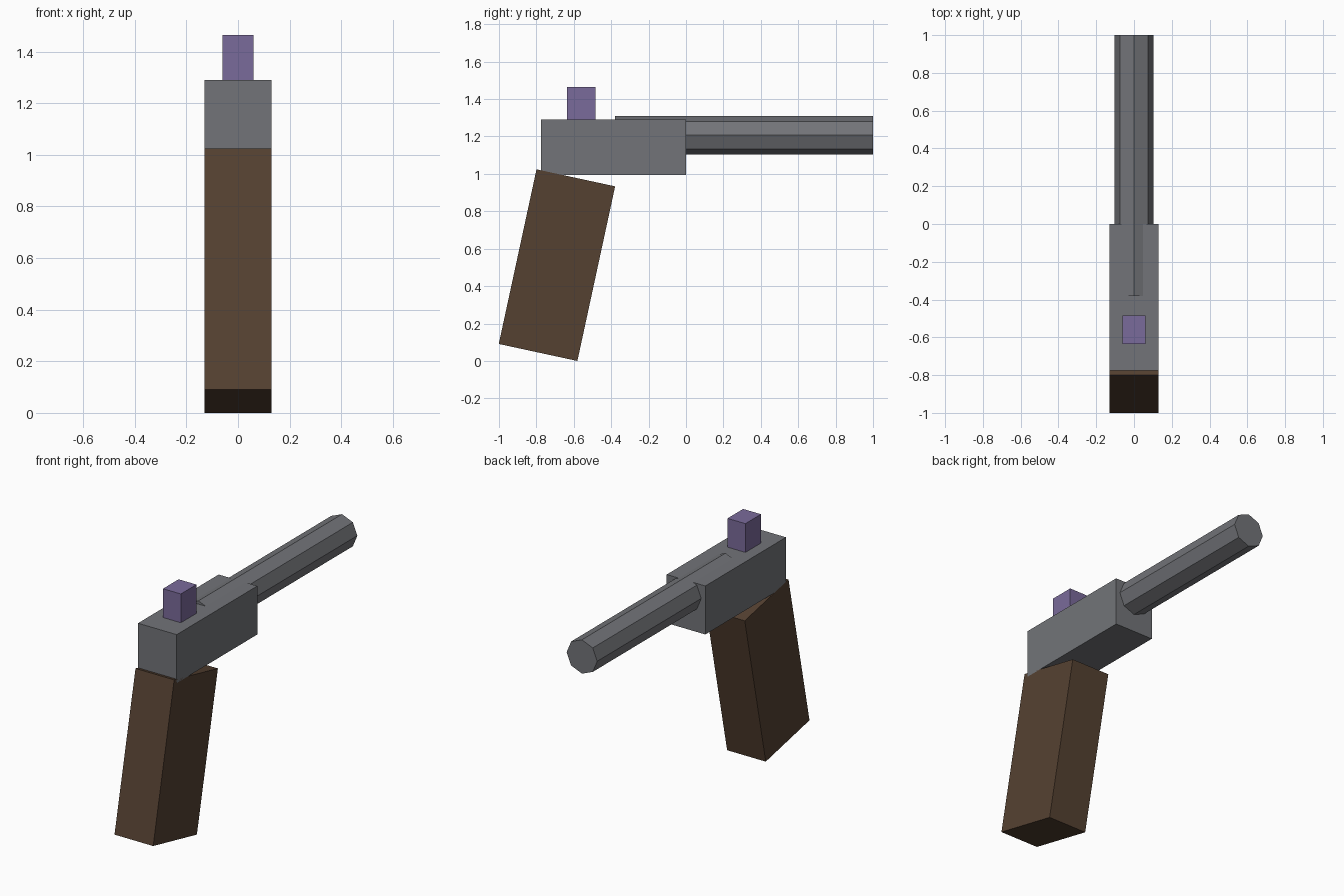
import bpy
import math

if "Cube" in bpy.data.objects:
    bpy.data.objects.remove(bpy.data.objects["Cube"])


def material(name, rgb):
    m = bpy.data.materials.new(name)
    m.diffuse_color = (*rgb, 1.0)
    m.use_nodes = True
    m.node_tree.nodes["Principled BSDF"].inputs["Base Color"].default_value = m.diffuse_color
    return m


GREY = material("gunmetal grey", (0.17, 0.175, 0.19))
BROWN = material("dark brown", (0.091, 0.053, 0.031))
PURPLE = material("muted purple", (0.195, 0.145, 0.325))


def box(name, center, size, mat, tilt=0.0):
    bpy.ops.mesh.primitive_cube_add(size=1, location=center)
    ob = bpy.context.object
    ob.name = name
    ob.scale = size
    ob.rotation_euler = (math.radians(tilt), 0, 0)
    ob.data.materials.append(mat)
    return ob


# Raked grip, leaning back towards the bottom
box("grip", (0, -0.69, 0.512), (0.26, 0.43, 0.955), BROWN, tilt=-12.2)

# Receiver block
box("receiver", (0, -0.3875, 1.1425), (0.26, 0.775, 0.295), GREY)

# Rear block on top of the receiver
box("hammer", (0, -0.56, 1.3775), (0.12, 0.15, 0.175), PURPLE)

# Octagonal barrel with an edge on top, running through the receiver
bpy.ops.mesh.primitive_cylinder_add(vertices=8, radius=0.103, depth=1.38,
                                    location=(0, 0.31, 1.207),
                                    rotation=(math.pi / 2, 0, 0))
barrel = bpy.context.object
barrel.name = "barrel"
barrel.data.materials.append(GREY)
